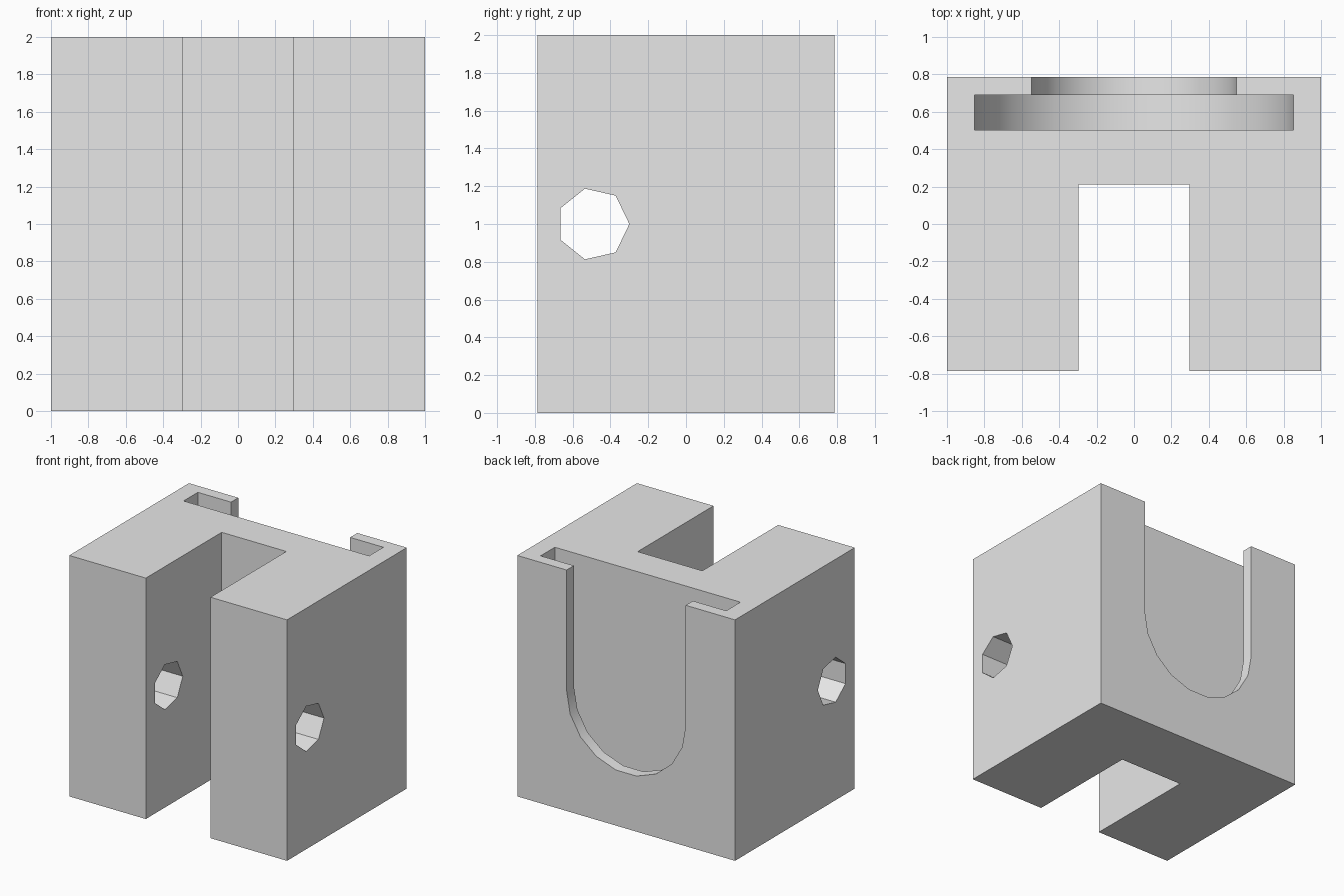
import bpy
import bmesh
from math import cos, sin, pi, radians
from mathutils import Vector

if "Cube" in bpy.data.objects:
    bpy.data.objects.remove(bpy.data.objects["Cube"], do_unlink=True)

grey = bpy.data.materials.new("plain_grey")
grey.use_nodes = True
grey.diffuse_color = (0.8, 0.8, 0.8, 1)
grey.node_tree.nodes["Principled BSDF"].inputs["Base Color"].default_value = (0.8, 0.8, 0.8, 1)


def prism(name, outline, depth):
    """Extrude a closed outline of 3D points along the depth vector."""
    bm = bmesh.new()
    face = bm.faces.new([bm.verts.new(p) for p in outline])
    grown = bmesh.ops.extrude_face_region(bm, geom=[face])["geom"]
    verts = [v for v in grown if isinstance(v, bmesh.types.BMVert)]
    bmesh.ops.translate(bm, verts=verts, vec=Vector(depth))
    bmesh.ops.recalc_face_normals(bm, faces=bm.faces)
    mesh = bpy.data.meshes.new(name)
    bm.to_mesh(mesh)
    bm.free()
    mesh.materials.append(grey)
    obj = bpy.data.objects.new(name, mesh)
    bpy.context.collection.objects.link(obj)
    return obj


def channel(name, radius, y0, y1):
    """U-shaped cutter, open at the top, with a round bottom."""
    arc = [radians(a) for a in range(180, 361, 20)]
    outline = [(radius * cos(a), y0, 1 + radius * sin(a)) for a in arc]
    outline += [(radius, y0, 2.2), (-radius, y0, 2.2)]
    return prism(name, outline, (0, y1 - y0, 0))


# Block with two front arms
W, D, S, B = 1.0, 0.785, 0.297, 0.21
plan = [(-W, -D), (-S, -D), (-S, B), (S, B), (S, -D), (W, -D), (W, D), (-W, D)]
block = prism("slotted_block", [(x, y, 0) for x, y in plan], (0, 0, 2))

# Seven-sided cross hole through both arms
R = 0.192
hole = [(-1.2, -0.492 + R * cos(2 * pi * i / 7), 1 + R * sin(2 * pi * i / 7)) for i in range(7)]

# Stepped round-bottomed channel in the back
cutters = [
    prism("cross_hole_cutter", hole, (2.4, 0, 0)),
    channel("wide_channel_cutter", 0.852, 0.503, 0.69),
    channel("narrow_channel_cutter", 0.547, 0.6, 0.9),
]

bpy.ops.object.select_all(action="DESELECT")
block.select_set(True)
bpy.context.view_layer.objects.active = block
for cutter in cutters:
    cutter.hide_render = True
    mod = block.modifiers.new(cutter.name, "BOOLEAN")
    mod.operation = "DIFFERENCE"
    mod.solver = "EXACT"
    mod.object = cutter
    bpy.ops.object.modifier_apply(modifier=mod.name)
    bpy.data.objects.remove(cutter, do_unlink=True)

bpy.ops.object.shade_smooth_by_angle(angle=radians(30))
